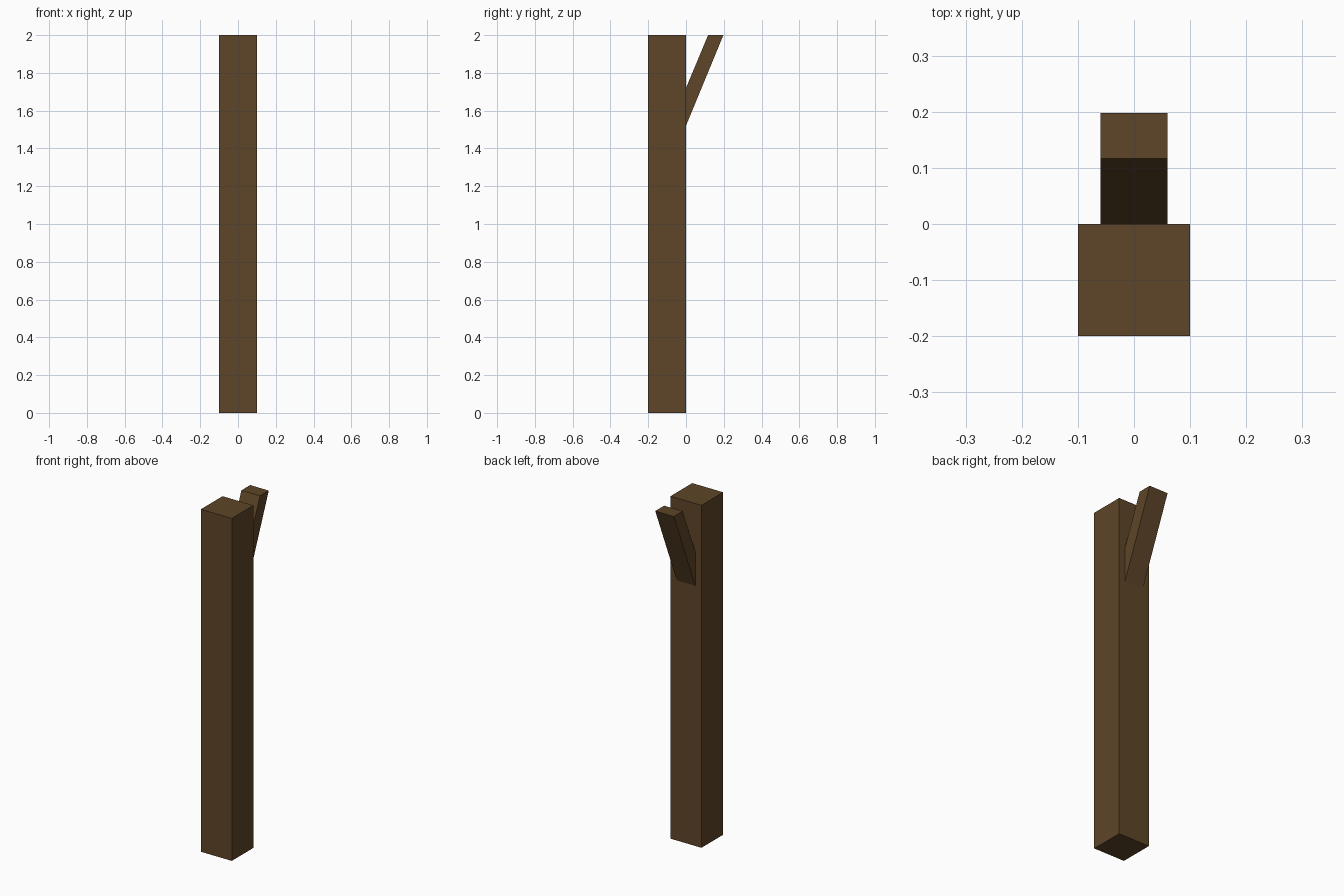
import bpy
import bmesh

if "Cube" in bpy.data.objects:
    bpy.data.objects.remove(bpy.data.objects["Cube"])

wood = bpy.data.materials.new("brown_wood")
wood.diffuse_color = (0.112, 0.060, 0.021, 1.0)
wood.use_nodes = True
wood.node_tree.nodes["Principled BSDF"].inputs["Base Color"].default_value = wood.diffuse_color


def extrude_side_profile(name, profile, half_width):
    """Extrude a (y, z) outline symmetrically along x."""
    bm = bmesh.new()
    face = bm.faces.new([bm.verts.new((-half_width, y, z)) for y, z in profile])
    ext = bmesh.ops.extrude_face_region(bm, geom=[face])
    moved = [g for g in ext["geom"] if isinstance(g, bmesh.types.BMVert)]
    bmesh.ops.translate(bm, verts=moved, vec=(2 * half_width, 0, 0))
    bmesh.ops.recalc_face_normals(bm, faces=bm.faces)
    mesh = bpy.data.meshes.new(name)
    bm.to_mesh(mesh)
    bm.free()
    mesh.materials.append(wood)
    obj = bpy.data.objects.new(name, mesh)
    bpy.context.collection.objects.link(obj)
    return obj


# Square upright post
extrude_side_profile("post", [(-0.2, 0), (0, 0), (0, 2), (-0.2, 2)], 0.1)

# Slanted brace, cut flush with the post's back face and top
extrude_side_profile("brace", [(0, 1.52), (0.198, 2), (0.117, 2), (0, 1.72)], 0.06)
